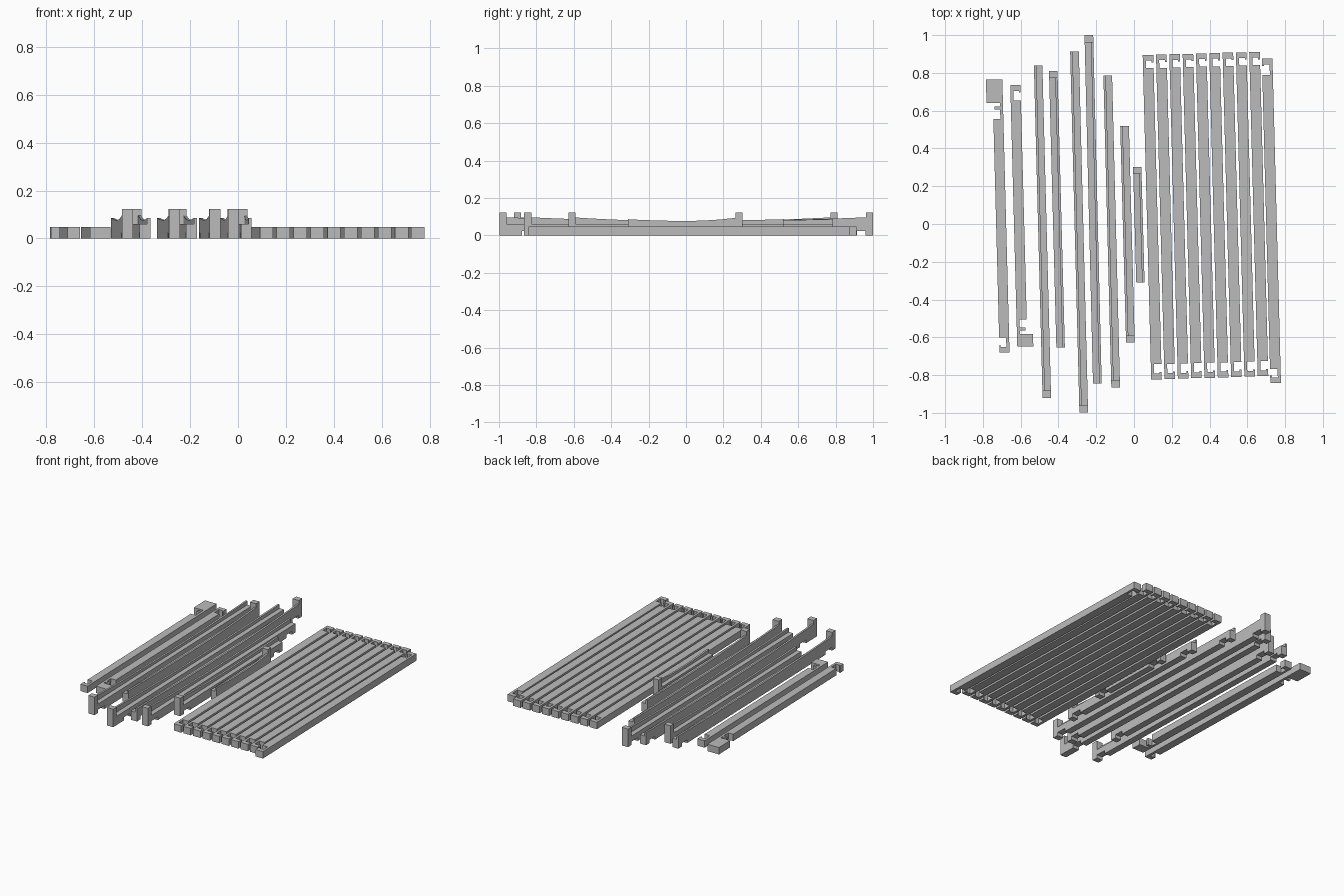
import bpy, bmesh

if "Cube" in bpy.data.objects:
    bpy.data.objects.remove(bpy.data.objects["Cube"])

grey = bpy.data.materials.new("plain grey")
grey.diffuse_color = (0.5, 0.5, 0.5, 1)
grey.use_nodes = True
grey.node_tree.nodes["Principled BSDF"].inputs["Base Color"].default_value = grey.diffuse_color


def prism(bm, pts, z0, z1):
    """Upright prism from a plan outline."""
    low = [bm.verts.new((x, y, z0)) for x, y in pts]
    top = [bm.verts.new((x, y, z1)) for x, y in pts]
    bm.faces.new(low)
    bm.faces.new(top)
    for i in range(len(pts)):
        j = (i + 1) % len(pts)
        bm.faces.new((low[i], low[j], top[j], top[i]))


def finish(bm, name):
    bmesh.ops.recalc_face_normals(bm, faces=bm.faces)
    me = bpy.data.meshes.new(name)
    bm.to_mesh(me)
    bm.free()
    me.materials.append(grey)
    bpy.context.collection.objects.link(bpy.data.objects.new(name, me))


def slat(name, top, bottom, width, body_top, body_bottom, neck_side,
         pad_end=0, pad_in=0.0, pad_extra=0.0):
    """Flat slat, top/bottom = (left x, y); notched beside a neck at each end.
    u runs from the neck edge (0) to the open edge (width)."""
    (xt, yt), (xb, yb) = top, bottom

    def place(u, y):
        left = xt + (xb - xt) * (yt - y) / (yt - yb)
        return (left + (u if neck_side < 0 else width - u), y)

    nk, lip, bar = 0.016, 0.046, 0.03
    w = width
    hi = yt - (pad_in if pad_end > 0 else bar)
    lo = yb + (pad_in if pad_end < 0 else bar)
    wt = w + (pad_extra if pad_end > 0 else 0)
    wb = w + (pad_extra if pad_end < 0 else 0)
    # outline with a hooked notch at both ends
    out = [(0, yt), (wt, yt), (wt, hi), (lip, hi)]
    if pad_end > 0:
        out += [(nk, hi), (nk, hi - .018), (lip, hi - .018), (lip, hi - .034)]
    else:
        out += [(w, hi), (w, hi - .009), (lip, hi - .009), (lip, hi)]
    out += [(nk, hi - (.034 if pad_end > 0 else 0)), (nk, body_top),
            (w, body_top), (w, body_bottom), (nk, body_bottom)]
    if pad_end < 0:
        out += [(nk, lo + .034), (lip, lo + .034), (lip, lo + .018), (nk, lo + .018), (nk, lo)]
    else:
        out += [(nk, lo), (lip, lo), (lip, lo + .009), (w, lo + .009)]
    out += [(wb, lo), (wb, yb), (0, yb)]
    clean = [p for i, p in enumerate(out) if p != out[i - 1]]
    bm = bmesh.new()
    prism(bm, [place(u, y) for u, y in clean], 0, 0.047)
    finish(bm, name)


# Row of matching slats, then the reversed end slat
for i in range(9):
    x, dy = 0.046 + 0.0705 * i, 0.002 * i
    slat(f"slat_{i + 1}", (x, 0.895 + dy), (x + 0.045, -0.822 + dy), 0.056,
         0.825 + dy, -0.742 + dy, -1)
slat("end_slat", (0.677, 0.875), (0.722, -0.842), 0.056, 0.79, -0.767, 1)

# Two flat side boards with a wide pad on one end
slat("side_board_left", (-0.75, 0.765), (-0.712, -0.68), 0.053, 0.555, -0.60, 1,
     1, 0.125, 0.034)
slat("side_board_right", (-0.655, 0.735), (-0.618, -0.648), 0.054, 0.655, -0.505, -1,
     -1, 0.065, 0.031)


def beam(name, top, bottom, width, post_end, foot=0.04):
    """Beam with a post on one end, a low ledge and a curved thin ridge."""
    (xt, yt), (xb, yb) = top, bottom
    length = yt - yb
    n = 16
    # distances from the post end: foot, notch, then evenly spaced stations
    ds = [0, 0.038, foot, foot + 0.07]
    ds += [foot + 0.07 + (length - foot - 0.07) * k / n for k in range(1, n + 1)]
    ds += [length - 0.04, length - 0.1]
    ds = sorted({round(d, 4) for d in ds})
    rw = 0.013

    def ridge_z(d):
        t = 2 * d / length - 1
        return 0.077 + (0.021 if t < 0 else 0.009) * t * t

    def box(bm, d0, d1, u0, u1, z0, za, zb):
        pts = []
        for d, z in ((d0, za), (d1, zb)):
            y = yt - d if post_end > 0 else yb + d
            left = xt + (xb - xt) * (yt - y) / length
            for u in (u0, u1):
                x = left + (u if post_end < 0 else width - u)
                pts += [bm.verts.new((x, y, z0)), bm.verts.new((x, y, z))]
        for f in ((0, 1, 3, 2), (4, 6, 7, 5), (0, 4, 5, 1), (2, 3, 7, 6), (0, 2, 6, 4), (1, 5, 7, 3)):
            bm.faces.new([pts[k] for k in f])

    bm = bmesh.new()
    for d0, d1 in zip(ds, ds[1:]):
        mid = (d0 + d1) / 2
        notch = foot < mid < foot + 0.07 or length - 0.1 < mid < length - 0.04
        z0 = 0.022 if notch else 0.0
        if mid < 0.038:
            box(bm, d0, d1, 0, width, z0, 0.123, 0.123)      # post
        else:
            box(bm, d0, d1, 0, rw, z0, ridge_z(d0), ridge_z(d1))   # ridge
            box(bm, d0, d1, rw, width, z0, 0.06, 0.06)       # ledge
    bmesh.ops.remove_doubles(bm, verts=bm.verts, dist=0.0002)
    finish(bm, name)


# Slanted beams, alternating post ends
beam("beam_1", (-0.53, 0.84), (-0.484, -0.92), 0.045, -1)
beam("beam_2", (-0.45, 0.81), (-0.411, -0.655), 0.045, 1)
beam("beam_3", (-0.338, 0.913), (-0.289, -0.998), 0.046, -1, 0.12)
beam("beam_4", (-0.262, 1.0), (-0.217, -0.845), 0.046, 1)
beam("beam_5", (-0.162, 0.785), (-0.12, -0.865), 0.046, -1)
beam("beam_6", (-0.073, 0.52), (-0.042, -0.628), 0.046, -1)
beam("beam_7", (-0.005, 0.302), (0.012, -0.31), 0.044, 1)
